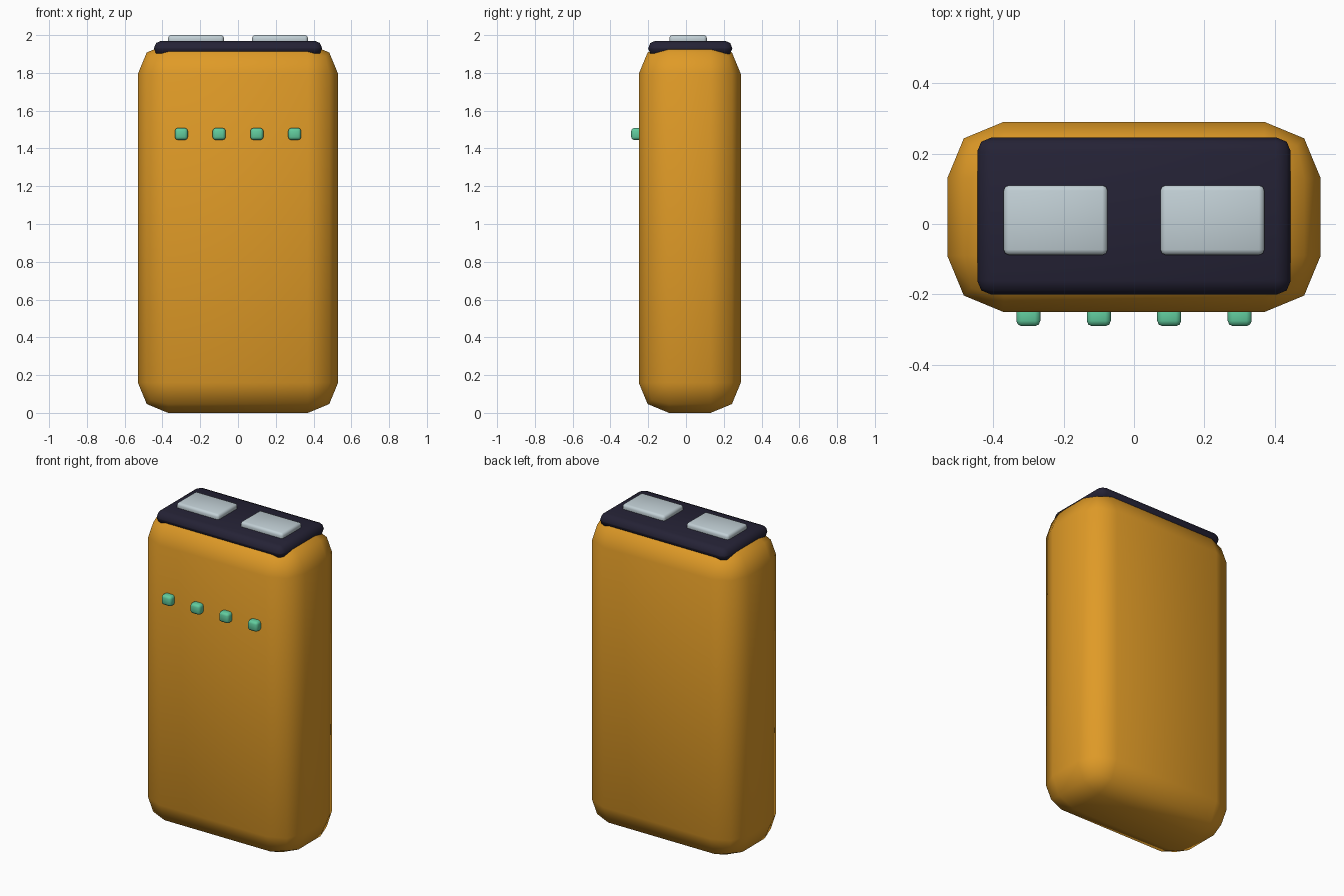
import bpy
import math

if "Cube" in bpy.data.objects:
    bpy.data.objects.remove(bpy.data.objects["Cube"])


def material(name, rgb):
    m = bpy.data.materials.new(name)
    m.diffuse_color = (*rgb, 1.0)
    m.use_nodes = True
    m.node_tree.nodes["Principled BSDF"].inputs["Base Color"].default_value = m.diffuse_color
    return m


orange = material("amber_orange", (0.74, 0.325, 0.02))
navy = material("dark_navy", (0.018, 0.016, 0.036))
silver = material("pale_silver", (0.54, 0.63, 0.67))
green = material("mint_green", (0.12, 0.60, 0.34))


def rounded_box(name, lo, hi, bevel, mat, segments=2):
    """Bevelled, smooth shaded box between two corners."""
    bpy.ops.mesh.primitive_cube_add(
        size=1, location=[(a + b) / 2 for a, b in zip(lo, hi)])
    ob = bpy.context.object
    ob.name = name
    ob.scale = [b - a for a, b in zip(lo, hi)]
    bpy.ops.object.transform_apply(location=False, rotation=False, scale=True)
    mod = ob.modifiers.new("round", 'BEVEL')
    mod.width = bevel
    mod.segments = segments
    mod.limit_method = 'NONE'
    bpy.ops.object.modifier_apply(modifier="round")
    bpy.ops.object.shade_smooth_by_angle(angle=math.radians(60))
    ob.data.materials.append(mat)
    return ob


# Main case
rounded_box("case_body", (-0.53, -0.25, 0.0), (0.53, 0.29, 1.955), 0.16, orange)

# Dark cap sunk into the top
rounded_box("top_cap", (-0.445, -0.2, 1.89), (0.445, 0.245, 1.97), 0.039, navy)

# Two contact plates on the cap
for side, x in (("left", -0.2225), ("right", 0.2225)):
    rounded_box("contact_plate_" + side, (x - 0.1475, -0.088, 1.95),
                (x + 0.1475, 0.11, 2.0), 0.015, silver)

# Row of indicator lights on the front
for i in range(4):
    x = -0.3 + 0.2 * i
    rounded_box(f"indicator_light_{i + 1}", (x - 0.034, -0.29, 1.445),
                (x + 0.034, -0.23, 1.508), 0.015, green)
